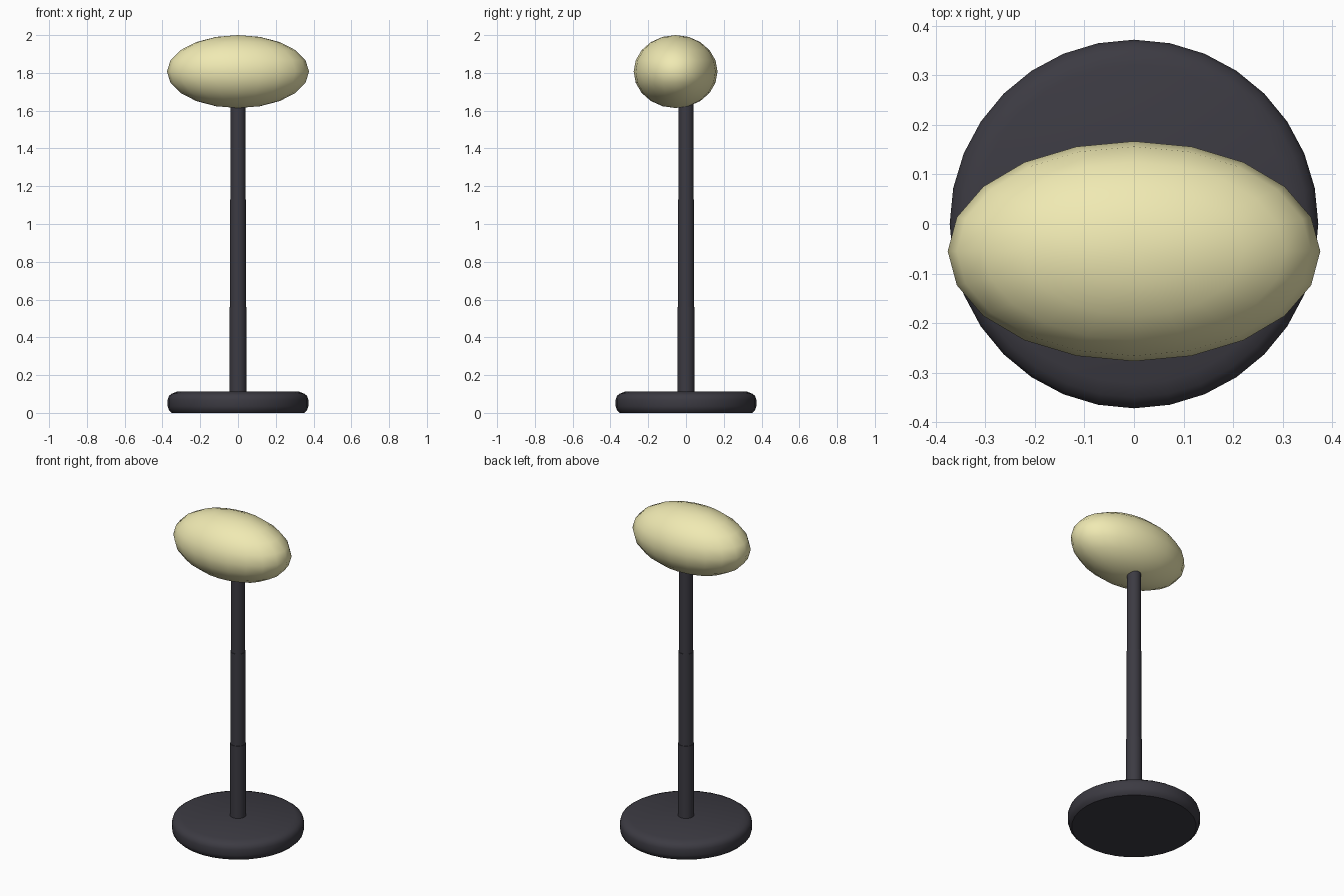
import bpy, bmesh, math
from mathutils import Matrix

if "Cube" in bpy.data.objects:
    bpy.data.objects.remove(bpy.data.objects["Cube"])


def material(name, rgb):
    m = bpy.data.materials.new(name)
    m.diffuse_color = (*rgb, 1)
    m.use_nodes = True
    m.node_tree.nodes["Principled BSDF"].inputs["Base Color"].default_value = m.diffuse_color
    return m


dark = material("dark_metal", (0.045, 0.043, 0.055))
glow = material("pale_yellow", (0.87, 0.82, 0.45))


def finish(name, bm, mat, angle):
    bmesh.ops.recalc_face_normals(bm, faces=bm.faces)
    mesh = bpy.data.meshes.new(name)
    bm.to_mesh(mesh)
    bm.free()
    mesh.materials.append(mat)
    obj = bpy.data.objects.new(name, mesh)
    bpy.context.collection.objects.link(obj)
    bpy.ops.object.select_all(action='DESELECT')
    obj.select_set(True)
    bpy.context.view_layer.objects.active = obj
    bpy.ops.object.shade_smooth_by_angle(angle=math.radians(angle))
    return obj


def lathe(name, profile, sides, mat, angle=40):
    """Closed solid of revolution about z from (radius, height) pairs."""
    bm = bmesh.new()
    rings = [[bm.verts.new((r * math.cos(2 * math.pi * i / sides),
                            r * math.sin(2 * math.pi * i / sides), z))
              for i in range(sides)] for r, z in profile]
    for a, b in zip(rings, rings[1:]):
        for i in range(sides):
            j = (i + 1) % sides
            bm.faces.new((a[i], a[j], b[j], b[i]))
    bm.faces.new(rings[0][::-1])
    bm.faces.new(rings[-1])
    return finish(name, bm, mat, angle)


# Round weighted foot with softened rim
lathe("base", [(0.350, 0.0), (0.366, 0.015), (0.372, 0.035), (0.372, 0.07),
               (0.366, 0.09), (0.350, 0.102), (0.322, 0.113)], 32, dark)

# Slim pole, stepping in slightly at two joints
lathe("pole", [(0.045, 0.10), (0.045, 0.56), (0.0425, 0.56), (0.0425, 1.13),
               (0.040, 1.13), (0.040, 1.70)], 20, dark)

# Egg-shaped lamp head, set slightly forward of the pole
bm = bmesh.new()
bmesh.ops.create_uvsphere(
    bm, u_segments=20, v_segments=10, radius=1,
    matrix=Matrix.Translation((0, -0.055, 1.807)) @ Matrix.Diagonal((0.376, 0.222, 0.193, 1)))
finish("lamp_head", bm, glow, 60)
